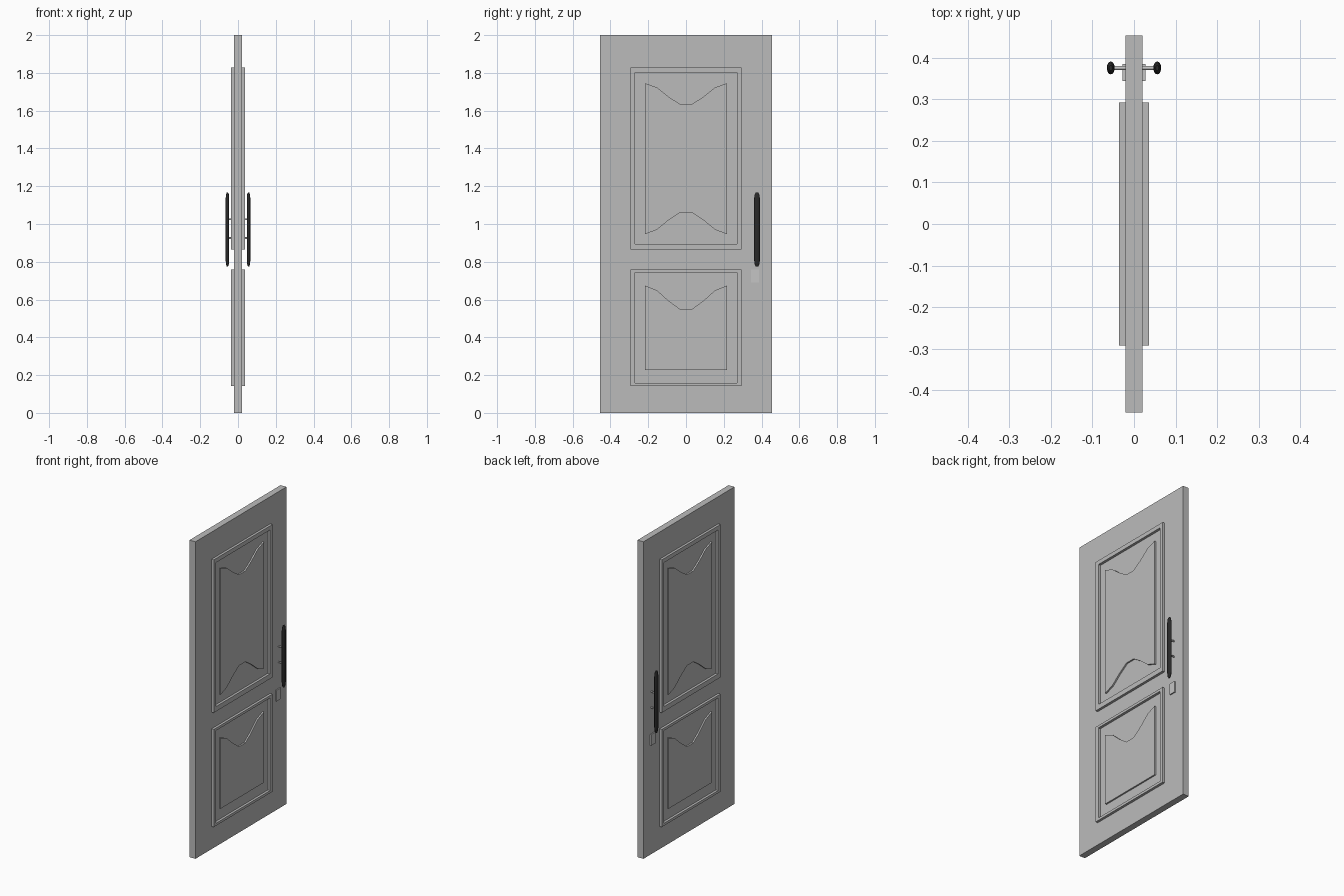
import bpy, bmesh, math
from mathutils import Matrix, Vector

cube = bpy.data.objects.get("Cube")
if cube:
    bpy.data.objects.remove(cube, do_unlink=True)


def material(name, rgb, rough):
    m = bpy.data.materials.new(name)
    m.use_nodes = True
    m.diffuse_color = (*rgb, 1)
    bsdf = m.node_tree.nodes["Principled BSDF"]
    bsdf.inputs["Base Color"].default_value = (*rgb, 1)
    bsdf.inputs["Roughness"].default_value = rough
    return m


PAINT = material("grey door paint", (0.5, 0.5, 0.5), 0.6)
METAL = material("light metal", (0.56, 0.56, 0.56), 0.4)
BLACK = material("black handle", (0.022, 0.022, 0.022), 0.4)

DOOR = 0.0205      # half thickness of the leaf
HANDLE_Y = 0.376
SIDES = (("left", 1), ("right", -1))


def finish(name, bm, mat, smooth=False):
    bmesh.ops.recalc_face_normals(bm, faces=bm.faces)
    mesh = bpy.data.meshes.new(name)
    bm.to_mesh(mesh)
    bm.free()
    mesh.materials.append(mat)
    ob = bpy.data.objects.new(name, mesh)
    bpy.context.scene.collection.objects.link(ob)
    if smooth:
        bpy.ops.object.select_all(action='DESELECT')
        ob.select_set(True)
        bpy.context.view_layer.objects.active = ob
        bpy.ops.object.shade_smooth_by_angle(angle=math.radians(40))
    return ob


def prism(name, outline, x0, x1, mat):
    """Extrude a (y, z) outline between two x positions."""
    bm = bmesh.new()
    face = bm.faces.new([bm.verts.new((x0, y, z)) for y, z in outline])
    new = bmesh.ops.extrude_face_region(bm, geom=[face])["geom"]
    verts = [v for v in new if isinstance(v, bmesh.types.BMVert)]
    bmesh.ops.translate(bm, verts=verts, vec=(x1 - x0, 0, 0))
    return finish(name, bm, mat)


def rect(y0, y1, z0, z1):
    return [(y0, z0), (y1, z0), (y1, z1), (y0, z1)]


def ring(name, outer, inner, x0, x1, mat):
    """Rectangular moulding between two outlines."""
    bm = bmesh.new()
    loops = [[bm.verts.new((x, y, z)) for y, z in pts]
             for x, pts in ((x0, outer), (x1, outer), (x1, inner), (x0, inner))]
    for a, b in zip(loops, loops[1:] + loops[:1]):
        for i in range(4):
            j = (i + 1) % 4
            bm.faces.new((a[i], a[j], b[j], b[i]))
    return finish(name, bm, mat)


def wave(z_corner, z_mid, half=0.216, n=7):
    """Curved edge that swings from the corners to the middle."""
    pts = []
    for i in range(n + 1):
        t = 2 * i / n - 1
        s = min(1, (1 + math.cos(math.pi * t)) / 2 * 1.05)
        pts.append((half * t, z_corner + (z_mid - z_corner) * s))
    return pts


# Door leaf
prism("door_leaf", rect(-0.454, 0.454, 0, 2), -DOOR, DOOR, PAINT)

upper_field = wave(0.947, 1.061) + wave(1.745, 1.634)[::-1]
lower_field = [(-0.216, 0.228), (0.216, 0.228)] + wave(0.674, 0.549)[::-1]

for side, s in SIDES:
    # Mouldings and raised fields
    for label, outer, inner, field in (
            ("upper", (0.864, 1.829), (0.895, 1.803), upper_field),
            ("lower", (0.143, 0.759), (0.159, 0.743), lower_field)):
        ring(f"{label}_moulding_{side}", rect(-0.293, 0.293, *outer),
             rect(-0.269, 0.269, *inner), s * DOOR, s * 0.036, PAINT)
        prism(f"{label}_raised_field_{side}", field, s * DOOR, s * 0.03, PAINT)

    # Lock plate
    prism(f"lock_plate_{side}", rect(0.345, 0.386, 0.69, 0.76),
          s * DOOR, s * 0.028, METAL)

    # Handle posts
    for label, z in (("upper", 1.025), ("lower", 0.925)):
        bm = bmesh.new()
        place = Matrix.Translation((s * 0.037, HANDLE_Y, z)) @ Matrix.Rotation(math.pi / 2, 4, 'Y')
        bmesh.ops.create_cone(bm, cap_ends=True, segments=12, radius1=0.005,
                              radius2=0.005, depth=0.036, matrix=place)
        finish(f"{label}_handle_post_{side}", bm, METAL, True)

    # Oval pull bar with tapered ends
    bm = bmesh.new()
    rings = []
    for z, k in ((0.775, 0.4), (0.786, 0.8), (0.81, 1),
                 (1.133, 1), (1.156, 0.8), (1.167, 0.4)):
        rings.append([bm.verts.new((s * 0.056 + 0.0095 * k * math.cos(a),
                                    HANDLE_Y + 0.0155 * k * math.sin(a), z))
                      for a in (math.tau * i / 16 for i in range(16))])
    for a, b in zip(rings, rings[1:]):
        for i in range(16):
            j = (i + 1) % 16
            bm.faces.new((a[i], a[j], b[j], b[i]))
    bm.faces.new(rings[0])
    bm.faces.new(rings[-1])
    finish(f"pull_bar_{side}", bm, BLACK, True)
